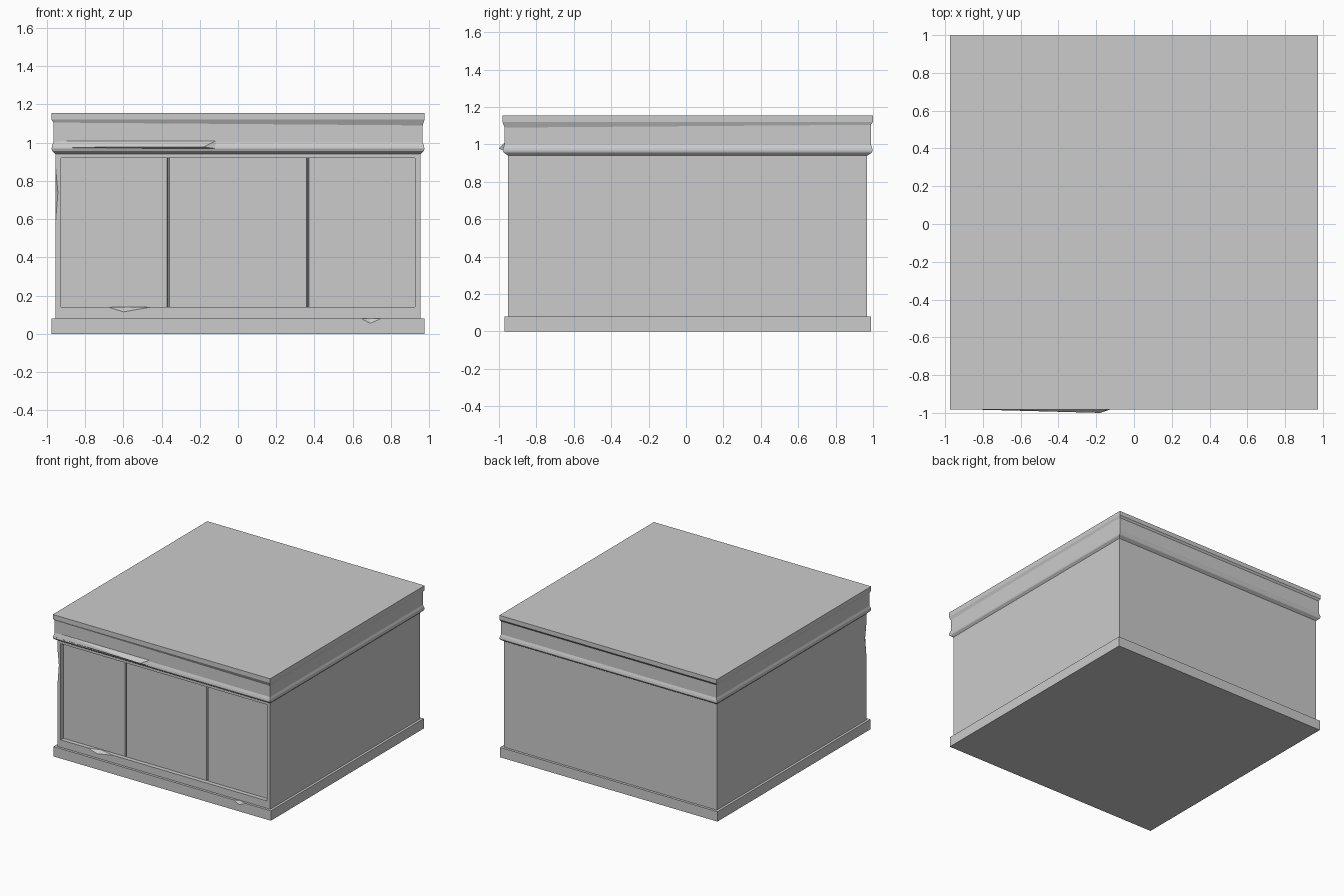
import bpy, bmesh

if "Cube" in bpy.data.objects:
    bpy.data.objects.remove(bpy.data.objects["Cube"])

CY = 0.009            # the carcass sits slightly behind the centre
FRONT = CY - 0.96     # front plane of the body
BASE_FRONT = CY - 0.98


def to_object(name, bm):
    bmesh.ops.recalc_face_normals(bm, faces=bm.faces)
    me = bpy.data.meshes.new(name)
    bm.to_mesh(me)
    bm.free()
    ob = bpy.data.objects.new(name, me)
    bpy.context.collection.objects.link(ob)
    return ob


def loft(name, rings, cap_bottom=True):
    """Stack rectangles (half x, half y, z) into a solid."""
    bm = bmesh.new()
    loops = [[bm.verts.new((sx * hx, CY + sy * hy, z))
              for sx, sy in ((-1, -1), (1, -1), (1, 1), (-1, 1))]
             for hx, hy, z in rings]
    for lo, hi in zip(loops, loops[1:]):
        for i in range(4):
            j = (i + 1) % 4
            bm.faces.new((lo[i], lo[j], hi[j], hi[i]))
    bm.faces.new(loops[-1])
    if cap_bottom:
        bm.faces.new(loops[0][::-1])
    return to_object(name, bm)


def hull(name, points):
    bm = bmesh.new()
    for p in points:
        bm.verts.new(p)
    res = bmesh.ops.convex_hull(bm, input=bm.verts)
    bmesh.ops.delete(bm, geom=res["geom_interior"], context='VERTS')
    return to_object(name, bm)


def cut(ob, points):
    """Subtract the convex hull of the points, then drop the cutter."""
    cutter = hull("cutter", points)
    mod = ob.modifiers.new("cut", 'BOOLEAN')
    mod.operation, mod.solver, mod.object = 'DIFFERENCE', 'EXACT', cutter
    bpy.context.view_layer.update()
    dg = bpy.context.evaluated_depsgraph_get()
    me = bpy.data.meshes.new_from_object(ob.evaluated_get(dg))
    ob.modifiers.clear()
    ob.data = me
    bpy.data.objects.remove(cutter)


def drop_caps(ob, heights):
    """Remove large horizontal faces hidden between stacked parts."""
    bm = bmesh.new()
    bm.from_mesh(ob.data)
    hidden = [f for f in bm.faces if f.calc_area() > 1 and abs(f.normal.z) > 0.9
              and any(abs(f.calc_center_median().z - h) < 1e-3 for h in heights)]
    bmesh.ops.delete(bm, geom=hidden, context='FACES')
    bm.to_mesh(ob.data)
    bm.free()


# plinth with a chipped upper edge
plinth = loft("plinth", [(0.975, 0.98, 0), (0.975, 0.98, 0.08), (0.955, 0.96, 0.08)])
cut(plinth, [(0.645, BASE_FRONT, 0.081), (0.75, BASE_FRONT, 0.081),
             (0.69, BASE_FRONT, 0.055), (0.69, BASE_FRONT + 0.018, 0.081),
             (0.69, BASE_FRONT - 0.02, 0.1)])
drop_caps(plinth, [0.08])

# body with a recessed front
PANEL = FRONT + 0.035
body = loft("body", [(0.955, 0.96, 0.08), (0.955, 0.96, 0.94)])
cut(body, [(x, y, z) for x in (-0.925, 0.925)
           for y in (FRONT - 0.1, PANEL) for z in (0.14, 0.92)])

# grooves dividing the front into three panels
for gx in (-0.365, 0.365):
    cut(body, [(gx + dx, y, z) for z in (0.141, 0.919)
               for dx, y in ((-0.008, PANEL - 0.002), (0.008, PANEL - 0.002),
                             (0, PANEL + 0.02))])

# chips in the lower frame rail and the left front corner
cut(body, [(-0.68, FRONT, 0.141), (-0.45, FRONT, 0.141), (-0.6, FRONT, 0.115),
           (-0.58, FRONT + 0.03, 0.141), (-0.58, FRONT - 0.02, 0.17)])
cut(body, [(-0.956, FRONT - 0.001, 0.9), (-0.956, FRONT - 0.001, 0.55),
           (-0.941, FRONT - 0.001, 0.74), (-0.956, FRONT + 0.025, 0.74),
           (-0.98, FRONT - 0.03, 0.74)])
drop_caps(body, [0.08, 0.94])

# cornice: rounded moulding, neck and top slab
cornice = loft("cornice", [
    (0.955, 0.96, 0.94), (0.972, 0.984, 0.956), (0.975, 0.989, 0.968),
    (0.973, 0.986, 0.982), (0.966, 0.979, 1.0), (0.966, 0.979, 1.105),
    (0.975, 0.99, 1.12), (0.975, 0.99, 1.155)], cap_bottom=False)
# worn neck line drops at the right front corner
for v in cornice.data.vertices:
    if abs(v.co.z - 1.105) < 1e-4 and v.co.x > 0 and v.co.y < 0:
        v.co.z = 1.09

# raised splinter along the left of the front moulding
hull("moulding_splinter", [
    (-0.965, -0.968, 1.01), (-0.965, -0.979, 0.975), (-0.965, -0.96, 0.96),
    (-0.18, -1.0, 0.978), (-0.115, -0.969, 1.01), (-0.115, -0.978, 0.968),
    (-0.115, -0.96, 0.965)])
